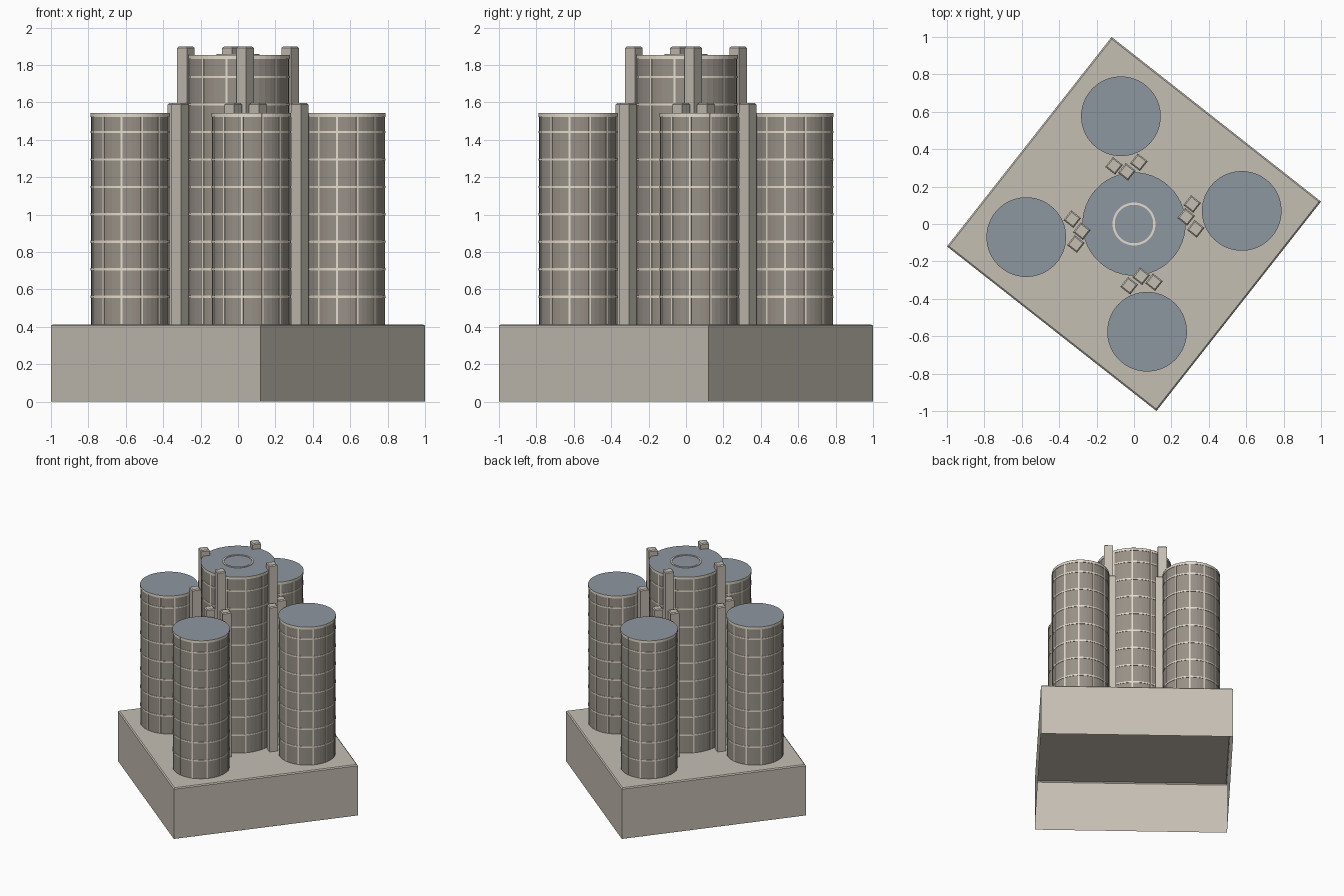
import bpy, bmesh
from math import sin, cos, radians
from mathutils import Matrix, Vector

if "Cube" in bpy.data.objects:
    bpy.data.objects.remove(bpy.data.objects["Cube"])

TURN = radians(6.84)          # twist of the whole plan
RIB_PHASE = radians(-73)
DECK = 0.414                  # podium top
FLOOR = 0.147                 # storey height


def material(name, rgb):
    m = bpy.data.materials.new(name)
    m.diffuse_color = (*rgb, 1)
    m.use_nodes = True
    m.node_tree.nodes["Principled BSDF"].inputs["Base Color"].default_value = m.diffuse_color
    return m


STONE = material("stone", (0.56, 0.52, 0.45))
WALL = material("window_wall", (0.31, 0.28, 0.24))
TRIM = material("cream_trim", (0.78, 0.71, 0.61))
ROOF = material("roof_grey", (0.27, 0.31, 0.35))


def finish(name, bm, mat):
    me = bpy.data.meshes.new(name)
    bm.to_mesh(me)
    bm.free()
    me.materials.append(mat)
    ob = bpy.data.objects.new(name, me)
    bpy.context.collection.objects.link(ob)
    return ob


def lathe(bm, profile, n, phase, cx=0, cy=0):
    """Spin (radius, z) points round a vertical axis; n = 4 gives a square block."""
    rows = []
    for r, z in profile:
        if r == 0:
            rows.append([bm.verts.new((cx, cy, z))] * n)
        else:
            rows.append([bm.verts.new((cx + r * cos(phase + 6.2831853 * j / n),
                                       cy + r * sin(phase + 6.2831853 * j / n), z))
                         for j in range(n)])
    for a, b in zip(rows, rows[1:]):
        for j in range(n):
            k = (j + 1) % n
            quad = [a[j], a[k], b[k], b[j]]
            bm.faces.new(list(dict.fromkeys(quad)))


def block(name, cx, cy, radius, z0, z1, chamfer):
    bm = bmesh.new()
    lathe(bm, [(radius, z0), (radius, z1 - chamfer),
               (radius - chamfer * 1.414, z1), (0, z1)], 4, TURN, cx, cy)
    return finish(name, bm, STONE)


def tower(name, cx, cy, r, top, ribs=12, proud=0.003):
    # window wall
    bm = bmesh.new()
    lathe(bm, [(r, DECK), (r, top)], 48, RIB_PHASE, cx, cy)
    finish(name + "_wall", bm, WALL)

    # floor rings, parapet band and vertical mullions
    bm = bmesh.new()
    bands = []
    z = DECK + FLOOR
    while z < top - 0.05:
        bands.append((z - 0.0055, z + 0.0055))
        z += FLOOR
    bands.append((top - 0.02, top))
    for lo, hi in bands:
        lathe(bm, [(r - 0.002, lo), (r + proud, lo), (r + proud, hi), (r - 0.002, hi)],
              48, RIB_PHASE, cx, cy)
    for i in range(ribs):
        a = RIB_PHASE + 6.2831853 * i / ribs
        mat = (Matrix.Translation((cx, cy, (DECK + top) / 2)) @ Matrix.Rotation(a, 4, 'Z')
               @ Matrix.Translation((r - 0.001, 0, 0))
               @ Matrix.Diagonal((0.008, 0.011, top - DECK - 0.002, 1)))
        bmesh.ops.create_cube(bm, size=1, matrix=mat)
    finish(name + "_trim", bm, TRIM)

    # roof disc
    bm = bmesh.new()
    lathe(bm, [(r + proud, top + 0.0005), (0, top + 0.0005)], 48, RIB_PHASE, cx, cy)
    finish(name + "_roof", bm, ROOF)


# podium, open underneath
block("podium", 0, 0, 1.007, 0, DECK, 0.008)

# central tower with roof ring
tower("central_tower", 0, 0, 0.273, 1.853)
bm = bmesh.new()
lathe(bm, [(0.115, 1.853), (0.115, 1.859), (0.103, 1.859), (0.103, 1.853)], 48, 0)
finish("roof_ring", bm, TRIM)

# four outer towers, each with a tall pier and two short piers
for q, side in enumerate(("right", "back", "left", "front")):
    spin = Matrix.Rotation(radians(90 * q), 3, 'Z')
    c = spin @ Vector((0.576, 0.07, 0))
    tower(side + "_tower", c.x, c.y, 0.210, 1.543)
    for label, x, y, top in (("tall", 0.279, 0.038, 1.898),
                             ("short_a", 0.311, 0.107, 1.596),
                             ("short_b", 0.330, -0.026, 1.596)):
        p = spin @ Vector((x, y, 0))
        block(f"{side}_{label}_pier", p.x, p.y, 0.0475, DECK, top, 0.007)
